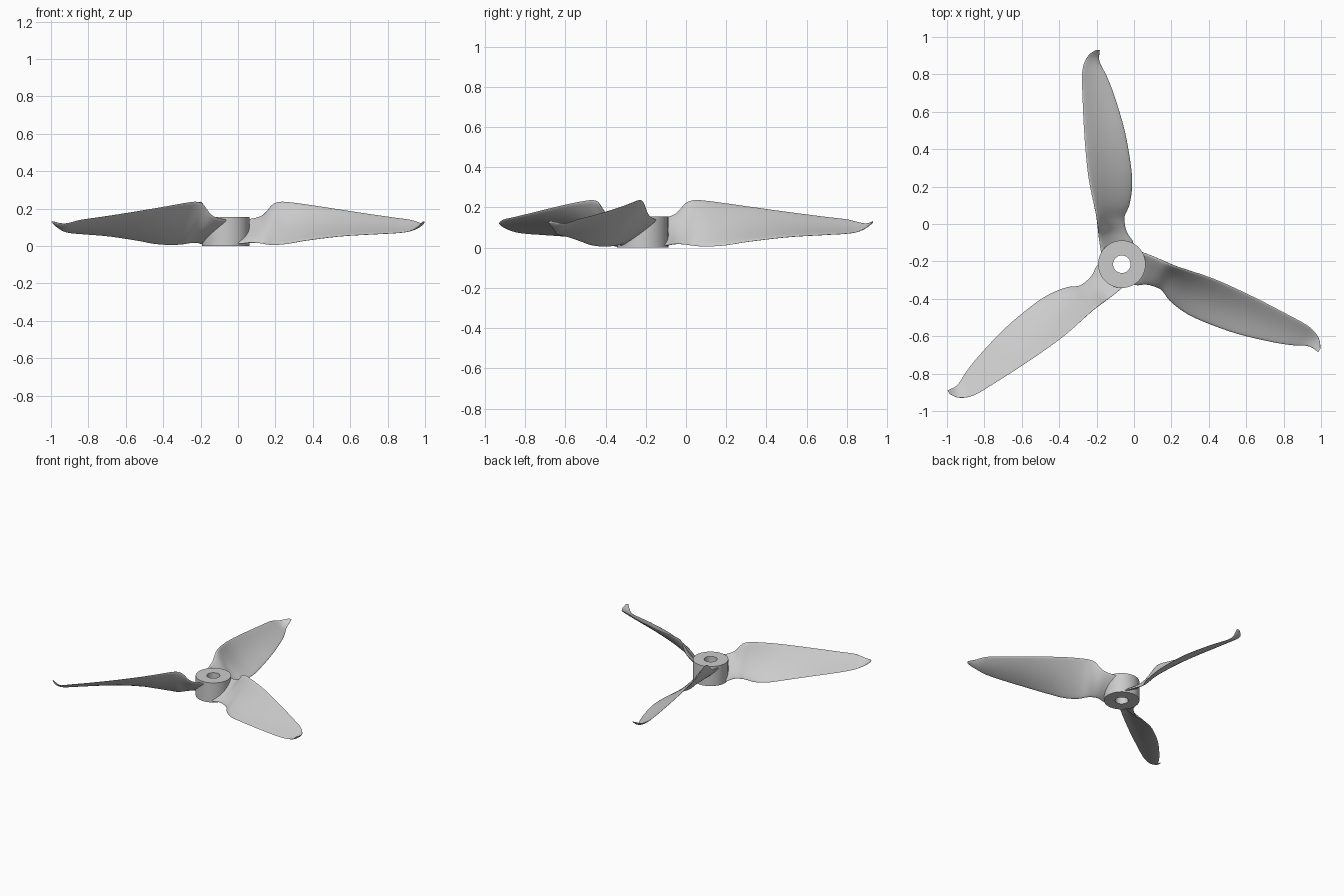
import bpy
import bmesh
import math
from mathutils import Vector, Matrix

cube = bpy.data.objects.get("Cube")
if cube:
    bpy.data.objects.remove(cube, do_unlink=True)

HUB = Vector((-0.065, -0.215, 0))
HUB_RADIUS, BORE_RADIUS, HUB_HEIGHT = 0.127, 0.047, 0.155

# Blade stations: radius, high edge x and z, low edge x and z
STATIONS = [
    (.06, -.11, .14, .06, .012), (.12, -.12, .15, .06, .012),
    (.165, -.125, .17, .03, .018), (.215, -.13, .222, .015, .015),
    (.255, -.135, .236, .014, .009), (.315, -.148, .233, .04, .005),
    (.415, -.17, .22, .055, .012), (.515, -.185, .206, .05, .028),
    (.715, -.202, .178, .015, .052), (.915, -.211, .152, -.045, .064),
    (1.015, -.213, .14, -.085, .07), (1.065, -.205, .128, -.112, .078),
    (1.1, -.19, .12, -.122, .092), (1.125, -.17, .122, -.12, .11),
    (1.145, -.14, .13, -.118, .128),
]

grey = bpy.data.materials.new("light grey plastic")
grey.use_nodes = True
colour = (0.6, 0.6, 0.6, 1)
grey.diffuse_color = colour
grey.node_tree.nodes["Principled BSDF"].inputs["Base Color"].default_value = colour


def finish(bm, name, angle):
    """Turn a bmesh into a smooth-shaded object at the hub."""
    bmesh.ops.recalc_face_normals(bm, faces=bm.faces)
    mesh = bpy.data.meshes.new(name)
    bm.to_mesh(mesh)
    bm.free()
    mesh.materials.append(grey)
    obj = bpy.data.objects.new(name, mesh)
    bpy.context.collection.objects.link(obj)
    obj.location = HUB
    bpy.ops.object.select_all(action='DESELECT')
    obj.select_set(True)
    bpy.context.view_layer.objects.active = obj
    bpy.ops.object.shade_smooth_by_angle(angle=math.radians(angle))
    return obj


def bridge(bm, loops, closed=False):
    """Join neighbouring rings of vertices with quads."""
    pairs = list(zip(loops, loops[1:]))
    if closed:
        pairs.append((loops[-1], loops[0]))
    for a, b in pairs:
        for i in range(len(a)):
            j = (i + 1) % len(a)
            bm.faces.new((a[i], a[j], b[j], b[i]))


def refine(rows, steps):
    """Smooth interpolation through the stations with limited tangents."""
    rows = [Vector(r) for r in rows]

    def tangent(i):
        a, b = rows[max(i - 1, 0)], rows[min(i + 1, len(rows) - 1)]
        return (b - a) / (b[0] - a[0])

    result = []
    for i, (a, b) in enumerate(zip(rows, rows[1:])):
        span = b[0] - a[0]
        for k in range(steps):
            t = k / steps
            s = t * t * (3 - 2 * t)
            bend = tangent(i) * (t * (1 - t) ** 2) - tangent(i + 1) * (t * t * (1 - t))
            result.append(a.lerp(b, s) + bend * span)
    return result + [rows[-1]]


def section(row, count=14):
    """Thin, slightly hollow airfoil between the high and low edges."""
    r, xh, zh, xl, zl = row
    high, low = Vector((xh, r, zh)), Vector((xl, r, zl))
    chord = low - high
    normal = Vector((-chord.z, 0, chord.x)).normalized()
    thick = min(0.024 - 0.013 * r, chord.length * 0.3)
    points = []
    for k in range(2 * count):
        angle = math.pi * k / count
        t = (1 - math.cos(angle)) / 2
        sag = -0.05 * chord.length * math.sin(math.pi * t)
        side = math.copysign(abs(math.sin(angle)) ** 0.7, math.sin(angle))
        points.append(high + chord * t + normal * (sag + side * thick / 2))
    return points


# Hub with a through bore
bm = bmesh.new()
profile = [(BORE_RADIUS, 0), (HUB_RADIUS, 0), (HUB_RADIUS, HUB_HEIGHT), (BORE_RADIUS, HUB_HEIGHT)]
rings = []
for radius, z in profile:
    turns = [math.tau * k / 64 for k in range(64)]
    rings.append([bm.verts.new((radius * math.cos(a), radius * math.sin(a), z)) for a in turns])
bridge(bm, rings, closed=True)
finish(bm, "hub", 30)

# Three twisted blades around the hub
for name, degrees in (("back_blade", 0), ("right_blade", 120), ("left_blade", -120)):
    bm = bmesh.new()
    loops = [[bm.verts.new(p) for p in section(row)] for row in refine(STATIONS, 4)]
    bridge(bm, loops)
    bm.faces.new(loops[0])
    bm.faces.new(loops[-1])
    for v in bm.verts:
        v.co.z = max(v.co.z, 0)
    bmesh.ops.rotate(bm, verts=bm.verts, matrix=Matrix.Rotation(math.radians(degrees), 3, 'Z'))
    finish(bm, name, 50)
